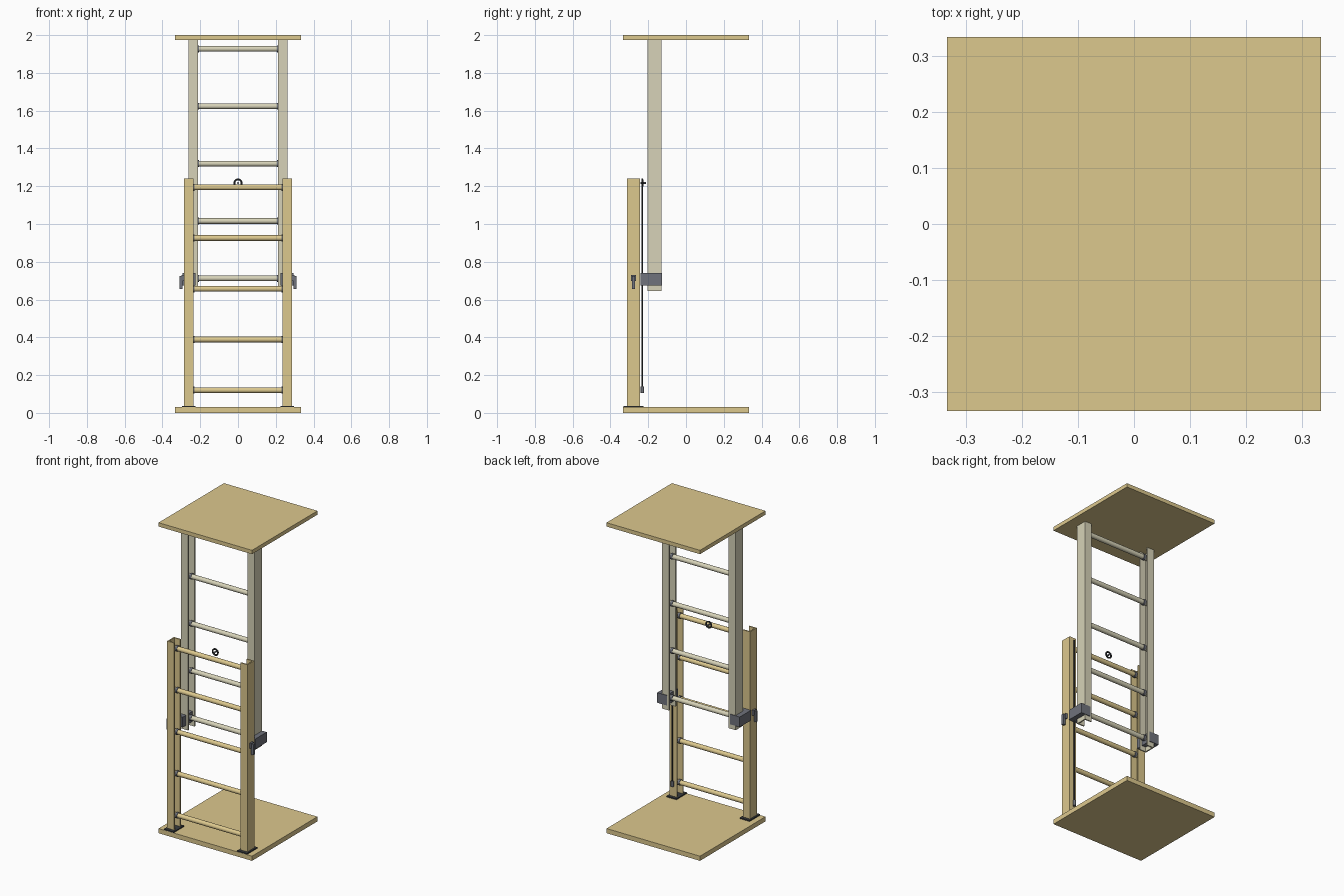
import bpy, bmesh, math
from mathutils import Vector

if "Cube" in bpy.data.objects:
    bpy.data.objects.remove(bpy.data.objects["Cube"])


def mat(name, r, g, b):
    m = bpy.data.materials.new(name)
    m.diffuse_color = (r, g, b, 1)
    m.use_nodes = True
    m.node_tree.nodes["Principled BSDF"].inputs["Base Color"].default_value = m.diffuse_color
    return m


WOOD = mat("tan_panel", 0.72, 0.58, 0.27)
LOWER = mat("tan_rail", 0.72, 0.58, 0.27)
UPPER = mat("pale_rail", 0.68, 0.65, 0.48)
METAL = mat("grey_metal", 0.16, 0.17, 0.20)
DARK = mat("dark_rubber", 0.04, 0.045, 0.05)


def finish(name, bm, material, smooth=False):
    bmesh.ops.recalc_face_normals(bm, faces=bm.faces)
    me = bpy.data.meshes.new(name)
    bm.to_mesh(me)
    bm.free()
    ob = bpy.data.objects.new(name, me)
    bpy.context.collection.objects.link(ob)
    me.materials.append(material)
    if smooth:
        bpy.context.view_layer.objects.active = ob
        bpy.ops.object.select_all(action='DESELECT')
        ob.select_set(True)
        bpy.ops.object.shade_smooth_by_angle()
    return ob


def box(name, xr, yr, zr, material):
    bm = bmesh.new()
    bmesh.ops.create_cube(bm, size=1)
    for v in bm.verts:
        v.co = [(r[0] + r[1]) / 2 + c * (r[1] - r[0]) for r, c in zip((xr, yr, zr), v.co)]
    return finish(name, bm, material)


def rod(name, a, b, radius, material, sides=20):
    a, b = Vector(a), Vector(b)
    bm = bmesh.new()
    bmesh.ops.create_cone(bm, cap_ends=True, segments=sides, radius1=radius,
                          radius2=radius, depth=(b - a).length)
    rot = Vector((0, 0, 1)).rotation_difference(b - a)
    for v in bm.verts:
        v.co = rot @ v.co + (a + b) / 2
    return finish(name, bm, material, True)


def span(s, a, b):
    return tuple(sorted((s * a, s * b)))


def channel(name, s, inner, outer, yr, zr, material, t=0.008):
    # C-section rail, open towards the middle of the ladder
    y0, y1 = yr
    pts = [(inner, y0), (outer, y0), (outer, y1), (inner, y1),
           (inner, y1 - t), (outer - t, y1 - t), (outer - t, y0 + t), (inner, y0 + t)]
    bm = bmesh.new()
    face = bm.faces.new([bm.verts.new((s * x, y, zr[0])) for x, y in pts])
    ext = bmesh.ops.extrude_face_region(bm, geom=[face])["geom"]
    for v in ext:
        if isinstance(v, bmesh.types.BMVert):
            v.co.z = zr[1]
    return finish(name, bm, material)


def ladder_section(name, inner, outer, yr, zr, rung_z, material):
    y = sum(yr) / 2
    for s in (-1, 1):
        channel(name + "_rail", s, inner, outer, yr, zr, material)
    for z in rung_z:
        rod(name + "_rung", (-outer + 0.008, y, z), (outer - 0.008, y, z), 0.015, material)
        for s in (-1, 1):
            rod(name + "_rung_collar", (s * (inner - 0.006), y, z),
                (s * (inner + 0.008), y, z), 0.0185, METAL)


# floor and top panels
P = (-0.333, 0.333)
box("floor_panel", P, P, (0, 0.03), WOOD)
box("top_panel", P, P, (1.975, 2.0), WOOD)

# two sliding ladder sections
ladder_section("lower", 0.236, 0.286, (-0.312, -0.243), (0.033, 1.242),
               [0.12 + 0.2685 * i for i in range(5)], LOWER)
ladder_section("upper", 0.212, 0.262, (-0.205, -0.131), (0.645, 1.976),
               [0.712 + 0.3038 * i for i in range(5)], UPPER)

for s in (-1, 1):
    # feet
    box("foot_pad", span(s, 0.226, 0.296), (-0.332, -0.225), (0.001, 0.037), DARK)
    # guide brackets and latch levers
    box("guide_bracket", span(s, 0.226, 0.294), (-0.241, -0.127), (0.675, 0.74), METAL)
    box("latch_body", span(s, 0.28, 0.298), (-0.292, -0.264), (0.697, 0.73), METAL)
    box("latch_lever", span(s, 0.294, 0.311), (-0.286, -0.270), (0.656, 0.725), METAL)

# pull rope with end weight
rod("pull_rope", (0.26, -0.231, 0.12), (0.26, -0.231, 1.22), 0.004, DARK, 10)
rod("rope_weight", (0.26, -0.231, 0.105), (0.26, -0.231, 0.14), 0.009, METAL, 14)

# pulley ring and pin at the top of the lower section
bpy.ops.mesh.primitive_torus_add(location=(0, -0.231, 1.217), rotation=(math.pi / 2, 0, 0),
                                 major_radius=0.019, minor_radius=0.005,
                                 major_segments=24, minor_segments=8)
ring = bpy.context.object
ring.name = "pulley_ring"
ring.data.materials.append(DARK)
bpy.ops.object.shade_smooth_by_angle()
rod("pulley_pin", (0, -0.242, 1.217), (0, -0.212, 1.217), 0.005, METAL, 12)
